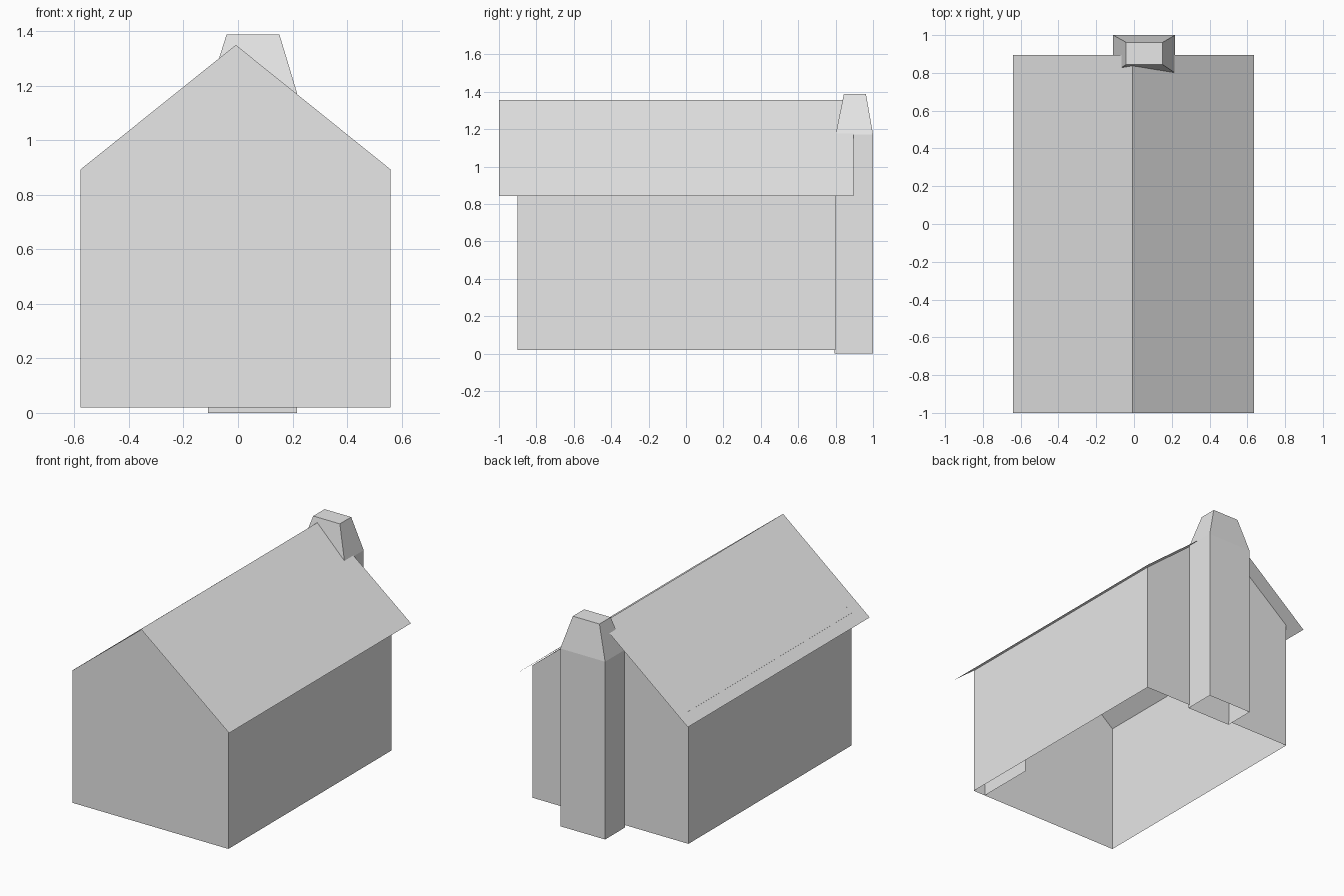
import bpy
import bmesh

cube = bpy.data.objects.get("Cube")
if cube:
    bpy.data.objects.remove(cube, do_unlink=True)

# Single plain grey
GREY = (0.8, 0.8, 0.8, 1.0)
grey = bpy.data.materials.new("plain_grey")
grey.use_nodes = True
grey.diffuse_color = GREY
grey.node_tree.nodes["Principled BSDF"].inputs["Base Color"].default_value = GREY


def add_object(name, bm):
    mesh = bpy.data.meshes.new(name)
    bm.to_mesh(mesh)
    bm.free()
    mesh.materials.append(grey)
    obj = bpy.data.objects.new(name, mesh)
    bpy.context.collection.objects.link(obj)
    return obj


def loft(bm, rings, closed=True):
    """Join matching rings of points with quads and return the vertex rings."""
    rows = [[bm.verts.new(p) for p in ring] for ring in rings]
    for a, b in zip(rows, rows[1:]):
        n = len(a)
        for i in range(n if closed else n - 1):
            j = (i + 1) % n
            bm.faces.new((a[i], a[j], b[j], b[i]))
    return rows


def rectangle(x0, x1, y0, y1, z):
    return [(x0, y0, z), (x1, y0, z), (x1, y1, z), (x0, y1, z)]


RIDGE_X = -0.008
FRONT, BACK = -0.9, 0.8

# House walls: two gables and two long sides, open underneath
gable = [(-0.578, 0.02), (0.56, 0.02), (0.56, 0.893), (RIDGE_X, 1.35), (-0.578, 0.893)]
bm = bmesh.new()
front = [bm.verts.new((x, FRONT, z)) for x, z in gable]
back = [bm.verts.new((x, BACK, z)) for x, z in gable]
bm.faces.new(front)
bm.faces.new(back[::-1])
bm.faces.new((front[1], back[1], back[2], front[2]))
bm.faces.new((front[4], back[4], back[0], front[0]))
add_object("house_walls", bm)

# Roof: a thin folded sheet that overhangs the walls
slope = [(-0.64, 0.842), (RIDGE_X, 1.356), (0.635, 0.842)]
bm = bmesh.new()
loft(bm, [[(x, y, z) for x, z in slope] for y in (-1.0, 0.895)], closed=False)
bmesh.ops.recalc_face_normals(bm, faces=bm.faces)
for face in bm.faces:
    face.normal_update()
    if face.normal.z < 0:
        face.normal_flip()
add_object("roof", bm)

# Chimney: straight shaft with tapered cap, closed on top, open below
bm = bmesh.new()
rows = loft(bm, [
    rectangle(-0.11, 0.217, 0.793, 1.0, 0.0),
    rectangle(-0.11, 0.217, 0.8, 1.0, 1.172),
    rectangle(-0.042, 0.152, 0.844, 0.962, 1.388),
])
bm.faces.new(rows[-1])
add_object("chimney", bm)

# Inner partition: a short sheet standing against the front wall
bm = bmesh.new()
loft(bm, [[(0.47, FRONT, z), (0.47, -0.5, z)] for z in (0.02, 0.7)], closed=False)
add_object("inner_partition", bm)
